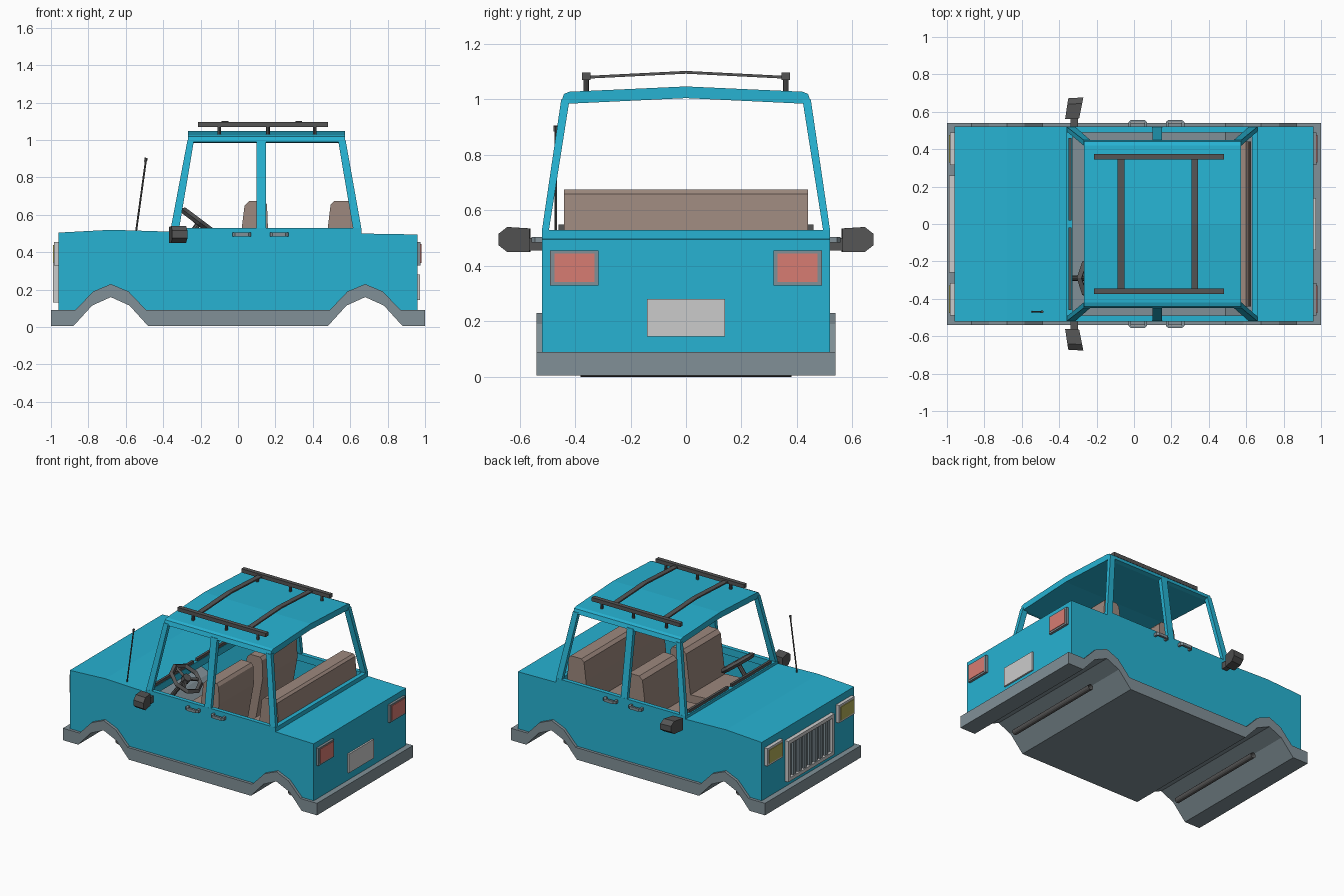
import bpy, bmesh, math
from mathutils import Vector, Matrix

if "Cube" in bpy.data.objects:
    bpy.data.objects.remove(bpy.data.objects["Cube"])


def mat(name, r, g, b):
    m = bpy.data.materials.new(name)
    m.diffuse_color = (r, g, b, 1)
    m.use_nodes = True
    m.node_tree.nodes["Principled BSDF"].inputs["Base Color"].default_value = m.diffuse_color
    return m


BLUE = mat("blue_paint", .02, .45, .65)
TRIM = mat("trim_grey", .22, .28, .31)
DARK = mat("dark_plastic", .09, .09, .09)
SEAT = mat("seat_fabric", .34, .25, .21)
RED = mat("red_lens", .68, .2, .17)
AMBER = mat("amber_lens", .45, .42, .1)
PALE = mat("pale_metal", .6, .62, .62)


def finish(name, bm, m):
    bmesh.ops.recalc_face_normals(bm, faces=bm.faces)
    me = bpy.data.meshes.new(name)
    bm.to_mesh(me)
    bm.free()
    me.materials.append(m)
    ob = bpy.data.objects.new(name, me)
    bpy.context.collection.objects.link(ob)
    return ob


def loft(name, a, b, m, drop=None):
    """Solid between two matching rings; drop(face) removes faces."""
    bm = bmesh.new()
    va, vb = [bm.verts.new(p) for p in a], [bm.verts.new(p) for p in b]
    n = len(a)
    bm.faces.new(va)
    bm.faces.new(vb)
    for i in range(n):
        j = (i + 1) % n
        bm.faces.new((va[i], va[j], vb[j], vb[i]))
    if drop:
        bmesh.ops.delete(bm, geom=[f for f in bm.faces if drop(f)], context='FACES')
    return finish(name, bm, m)


def prism_y(name, pts, y0, y1, m, drop=None):
    return loft(name, [(x, y0, z) for x, z in pts], [(x, y1, z) for x, z in pts], m, drop)


def prism_x(name, pts, x0, x1, m):
    return loft(name, [(x0, y, z) for y, z in pts], [(x1, y, z) for y, z in pts], m)


def rect(x0, x1, y0, y1, z):
    return [(x0, y0, z), (x1, y0, z), (x1, y1, z), (x0, y1, z)]


def box(name, x0, x1, y0, y1, z0, z1, m):
    return loft(name, rect(x0, x1, y0, y1, z0), rect(x0, x1, y0, y1, z1), m)


def rod(name, p, q, r, m, sides=8, caps=True):
    p, q = Vector(p), Vector(q)
    d = q - p
    bm = bmesh.new()
    bmesh.ops.create_cone(bm, cap_ends=caps, segments=sides, radius1=r, radius2=r, depth=d.length)
    rot = d.to_track_quat('Z', 'Y').to_matrix().to_4x4()
    bm.transform(Matrix.Translation((p + q) / 2) @ rot)
    return finish(name, bm, m)


# Lower trim with wheel arches running right across the car
low = [(.48, .005), (.58, .115), (.68, .16), (.78, .115), (.88, .005), (1, .005)]
top = [(1, .09), (.87, .09), (.775, .19), (.68, .23), (.585, .19), (.49, .09)]
half = low + top
prism_y("lower_trim", half + [(-x, z) for x, z in reversed(half)], -.54, .54, TRIM)

# Body tub, open at the cabin and underneath
arch = [(.48, .05), (.585, .155), (.68, .195), (.775, .155), (.87, .05), (.96, .05)]
body = [(-x, z) for x, z in reversed(arch)] + arch + [
    (.96, .495), (.66, .5), (.66, .53), (-.36, .53), (-.36, .51), (-.68, .52), (-.96, .505)]
prism_y("body", body, -.52, .52, BLUE,
        lambda f: all(v.co.z < .21 for v in f.verts) or all(abs(v.co.z - .53) < .001 for v in f.verts))

# Window sills
box("front_sill", -.36, -.33, -.52, .52, .48, .53, BLUE)
box("rear_sill", .63, .66, -.52, .52, .48, .53, BLUE)
for s, side in ((-1, "right"), (1, "left")):
    y = sorted((s * .49, s * .52))
    box(side + "_sill", -.33, .63, *y, .48, .53, BLUE)

    # Pillars leaning in towards the roof
    for name, b0, b1, t0, t1 in (("front", -.36, -.315, -.27, -.235),
                                 ("middle", .1, .15, .1, .15),
                                 ("rear", .615, .66, .535, .575)):
        loft(f"{side}_{name}_pillar", rect(b0, b1, s * .495, s * .52, .525),
             rect(t0, t1, s * .42, s * .45, 1.0), BLUE)

    # Wing mirror and its arm
    prof = [(.56, .45), (.64, .45), (.672, .475), (.672, .515), (.64, .54), (.56, .535)]
    loft(side + "_mirror", [(-.37 + (y - .55) * .15, s * y, z) for y, z in prof],
         [(-.295 + (y - .55) * .2, s * (y + .005), z) for y, z in prof], DARK)
    box(side + "_mirror_arm", -.34, -.3, *sorted((s * .515, s * .57)), .455, .5, DARK)

    # Door handles
    for k, x in (("front", -.03), ("rear", .17)):
        outline = [(x, .52), (x, .545), (x + .015, .557), (x + .085, .557), (x + .1, .545), (x + .1, .52),
                   (x + .085, .52), (x + .085, .542), (x + .015, .542), (x + .015, .52)]
        loft(f"{side}_{k}_handle", [(a, s * b, .485) for a, b in outline],
             [(a, s * b, .505) for a, b in outline], TRIM)

    # Front and rear lamps
    y = sorted((s * .315, s * .49))
    yl = sorted((s * .33, s * .475))
    box(side + "_tail_lamp_frame", .95, .977, *y, .33, .455, TRIM)
    box(side + "_tail_lamp_lens", .96, .981, *yl, .342, .445, RED)
    box(side + "_headlamp_frame", -.985, -.95, *y, .33, .455, PALE)
    box(side + "_headlamp_lens", -.99, -.96, *yl, .345, .44, AMBER)

    # Front seats
    seat = [(-.2, .2), (.1, .2), (.16, .53), (.155, .655), (.14, .675), (.06, .675),
            (.035, .65), (.02, .53), (0, .37), (-.2, .38)]
    prism_y(side + "_front_seat", seat, *sorted((s * .05, s * .44)), SEAT)

    # Windscreen wipers
    yw = sorted((s * .02, s * .46))
    box(side + "_wiper", -.35, -.333, *yw, .53, .55, DARK)

    # Roof rack rails and posts
    box(side + "_rack_rail", -.215, .48, *sorted((s * .345, s * .375)), 1.07, 1.097, DARK)
    for i, x in enumerate((-.1, .16, .41)):
        rod(f"{side}_rack_post_{i + 1}", (x, s * .36, 1.02), (x, s * .36, 1.075), .01, DARK)

# Roof with a shallow ridge
edge = [(.42, .985), (.45, .99), (.44, 1.02), (.42, 1.028)]
prism_x("roof", [(0, 1.005)] + edge + [(0, 1.047)] + [(-y, z) for y, z in reversed(edge)],
        -.267, .572, BLUE)

# Rack crossbars bent over the ridge
for name, x in (("front", -.07), ("rear", .325)):
    bar = [(-.36, 1.075), (0, 1.093), (.36, 1.075), (.36, 1.085), (0, 1.103), (-.36, 1.085)]
    prism_x(name + "_rack_bar", bar, x - .018, x + .018, DARK)

# Rear bench
bench = [(.28, .2), (.62, .2), (.625, .53), (.615, .66), (.6, .675), (.515, .675), (.495, .655),
         (.48, .53), (.46, .37), (.28, .38)]
prism_y("rear_bench", bench, -.44, .44, SEAT)

# Number-free rear plate
box("rear_plate", .95, .972, -.14, .14, .145, .28, PALE)

# Grille: frame, backing and upright slats
box("grille_back", -.968, -.95, -.25, .25, .14, .41, TRIM)
for s, side in ((-1, "right"), (1, "left")):
    box(side + "_grille_edge", -.988, -.95, *sorted((s * .235, s * .26)), .13, .42, PALE)
box("grille_top", -.988, -.95, -.235, .235, .395, .42, PALE)
box("grille_bottom", -.988, -.95, -.235, .235, .13, .155, PALE)
for i in range(7):
    y = -.18 + i * .06
    box(f"grille_slat_{i + 1}", -.982, -.96, y - .014, y + .014, .155, .395, TRIM)

# Open-ended axles
for name, x in (("front", -.68), ("rear", .68)):
    rod(name + "_axle", (x, -.38, .02), (x, .38, .02), .02, DARK, 12, caps=False)

# Antenna with a small tip
rod("antenna", (-.545, -.47, .51), (-.492, -.47, .895), .005, DARK, 6)
rod("antenna_tip", (-.494, -.47, .885), (-.491, -.47, .905), .008, DARK, 6)

# Octagonal steering wheel with spokes and column
tilt = Matrix.Translation((-.205, -.29, .56)) @ Matrix.Rotation(.64, 4, 'Y')
bpy.ops.mesh.primitive_torus_add(major_segments=8, minor_segments=4,
                                 major_radius=.108, minor_radius=.018)
wheel = bpy.context.object
wheel.name = "steering_wheel"
wheel.matrix_world = tilt
wheel.data.materials.append(DARK)
for i in range(3):
    a = math.pi / 3 + i * math.tau / 3
    rod(f"wheel_spoke_{i + 1}", tilt @ Vector((0, 0, 0)),
        tilt @ Vector((.105 * math.cos(a), .105 * math.sin(a), 0)), .012, DARK, 4)
rod("wheel_hub", tilt @ Vector((0, 0, -.02)), tilt @ Vector((0, 0, .015)), .03, DARK)
rod("steering_column", tilt @ Vector((0, 0, 0)), tilt @ Vector((0, 0, -.2)), .015, DARK)
